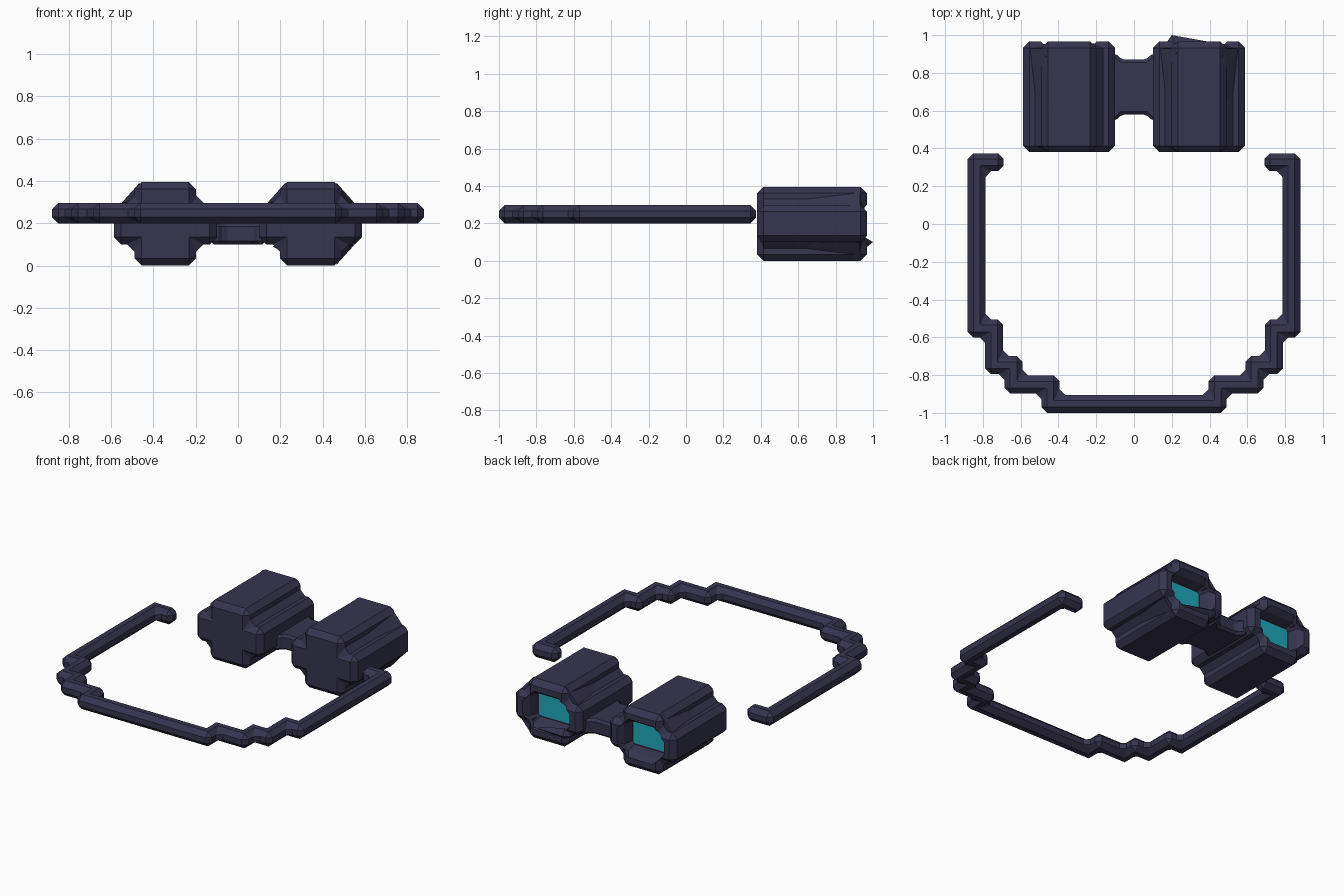
import bpy, bmesh
from mathutils import Vector

if "Cube" in bpy.data.objects:
    bpy.data.objects.remove(bpy.data.objects["Cube"])


def material(name, rgb):
    m = bpy.data.materials.new(name)
    m.diffuse_color = (*rgb, 1)
    m.use_nodes = True
    m.node_tree.nodes["Principled BSDF"].inputs["Base Color"].default_value = m.diffuse_color
    return m


DARK = material("dark indigo", (0.038, 0.035, 0.078))
TEAL = material("teal glass", (0.014, 0.40, 0.50))


def finish(name, bm, mat, bevel=0):
    bmesh.ops.recalc_face_normals(bm, faces=bm.faces)
    me = bpy.data.meshes.new(name)
    bm.to_mesh(me)
    bm.free()
    me.materials.append(mat)
    ob = bpy.data.objects.new(name, me)
    bpy.context.collection.objects.link(ob)
    if bevel:
        mod = ob.modifiers.new("bevel", 'BEVEL')
        mod.width, mod.segments = bevel, 1
        mod.limit_method = 'ANGLE'
    return ob


def loft(name, rings, mat, bevel=0):
    """Skin a stack of equal-length rings and cap both ends."""
    bm = bmesh.new()
    vs = [[bm.verts.new(p) for p in r] for r in rings]
    n = len(vs[0])
    for a, b in zip(vs, vs[1:]):
        for i in range(n):
            j = (i + 1) % n
            bm.faces.new((a[i], a[j], b[j], b[i]))
    bm.faces.new(vs[0])
    bm.faces.new(vs[-1])
    return finish(name, bm, mat, bevel)


def hull(name, pts, mat):
    bm = bmesh.new()
    for p in pts:
        bm.verts.new(p)
    bmesh.ops.convex_hull(bm, input=bm.verts)
    return finish(name, bm, mat)


def box(name, lo, hi, mat, bevel=0):
    rect = [(lo[0], lo[1]), (hi[0], lo[1]), (hi[0], hi[1]), (lo[0], hi[1])]
    return loft(name, [[(x, y, z) for x, y in rect] for z in (lo[2], hi[2])], mat, bevel)


# Barrels: stepped cross profile, closed in front, recessed lens at the back
CX, CZ = 0.345, 0.1975
FRONT, BACK = 0.38, 0.967
X0, X1, X2, X3 = 0.1, 0.198, 0.49, 0.587
Z0, Z1, Z2, Z3 = 0.0, 0.1, 0.297, 0.395
CROSS = [(X1, Z0), (X2, Z0), (X2, Z1), (X3, Z1), (X3, Z2), (X2, Z2),
         (X2, Z3), (X1, Z3), (X1, Z2), (X0, Z2), (X0, Z1), (X1, Z1)]


def octagon(s, y, hx, hz, c):
    pts = [(hx - c, -hz), (hx, c - hz), (hx, hz - c), (hx - c, hz),
           (c - hx, hz), (-hx, hz - c), (-hx, c - hz), (c - hx, -hz)]
    return [(s * (CX + x), y, CZ + z) for x, z in pts]


for side, s in (("left", -1), ("right", 1)):
    barrel = loft(side + "_barrel",
                  [[(s * x, y, z) for x, z in CROSS] for y in (FRONT, BACK)], DARK, 0.034)
    cutter = loft(side + "_recess_cutter",
                  [octagon(s, 0.98, 0.18, 0.135, 0.10),
                   octagon(s, 0.93, 0.145, 0.10, 0.03),
                   octagon(s, 0.865, 0.13, 0.085, 0.02)], DARK)
    cutter.hide_render = True
    cutter.hide_viewport = True
    cut = barrel.modifiers.new("recess", 'BOOLEAN')
    cut.operation, cut.solver, cut.object = 'DIFFERENCE', 'EXACT', cutter
    xs = sorted((s * (CX - 0.118), s * (CX + 0.118)))
    box(side + "_lens", (xs[0], 0.862, CZ - 0.075), (xs[1], 0.87, CZ + 0.075), TEAL)


# Tapered fillets in the barrel steps (side, outer or inner, top or bottom)
def fillet(name, s, h, v):
    def at(x, y, z):
        return (s * (CX + h * x), y, CZ + v * z)
    hull(name, [at(0.12, 0.93, 0.195), at(0.205, 0.93, 0.1), at(0.12, 0.93, 0.08),
                at(0.15, 0.43, 0.1), at(0.12, 0.43, 0.09)], DARK)


fillet("left_top_fillet", -1, 1, 1)
fillet("right_top_outer_fillet", 1, 1, 1)
fillet("right_top_inner_fillet", 1, -1, 1)
fillet("right_bottom_fillet", 1, 1, -1)

# Small pointed nub on the right rim
hull("rim_nub", [(0.2, 1.0, 0.1), (0.165, 0.95, 0.09), (0.45, 0.955, 0.08),
                 (0.22, 0.95, 0.13), (0.22, 0.95, 0.06)], DARK)

# Bridge between the barrels, flared where it meets them
W, F = 0.1, 0.035
Y0, Y1 = 0.58, 0.87
half = [(W + 0.02, Y0 - F), (W, Y0 - F), (W - F, Y0)]
top = [(x, Y0 + Y1 - y) for x, y in half[::-1]]
right = half[::-1] + top[::-1]
outline = [(W - F, Y0), (W, Y0 - F), (W + 0.03, Y0 - F),
           (W + 0.03, Y1 + F), (W, Y1 + F), (W - F, Y1)]
outline += [(-x, y) for x, y in outline[::-1]]
loft("bridge", [[(x, y, z) for x, y in outline] for z in (0.1, 0.2)], DARK, 0.025)

# Strap: stepped square band, offset from its centre line
R = 0.0475
path = [(0.69, 0.327), (0.833, 0.327), (0.833, -0.553), (0.74, -0.553), (0.74, -0.747),
        (0.638, -0.747), (0.638, -0.85), (0.443, -0.85), (0.443, -0.9525)]
path += [(-x, y) for x, y in path[::-1]]
pts = [Vector(p) for p in path]
dirs = [(b - a).normalized() for a, b in zip(pts, pts[1:])]
sides = ([], [])
for i, p in enumerate(pts):
    d0, d1 = dirs[max(i - 1, 0)], dirs[min(i, len(dirs) - 1)]
    n0, n1 = Vector((-d0.y, d0.x)), Vector((-d1.y, d1.x))
    off = n0 if 0 in (i, len(pts) - 1 - i) else n0 + n1
    sides[0].append(p + off * R)
    sides[1].append(p - off * R)
band = sides[0] + sides[1][::-1]
loft("strap", [[(p.x, p.y, z) for p in band] for z in (0.2, 0.297)], DARK, 0.03)
